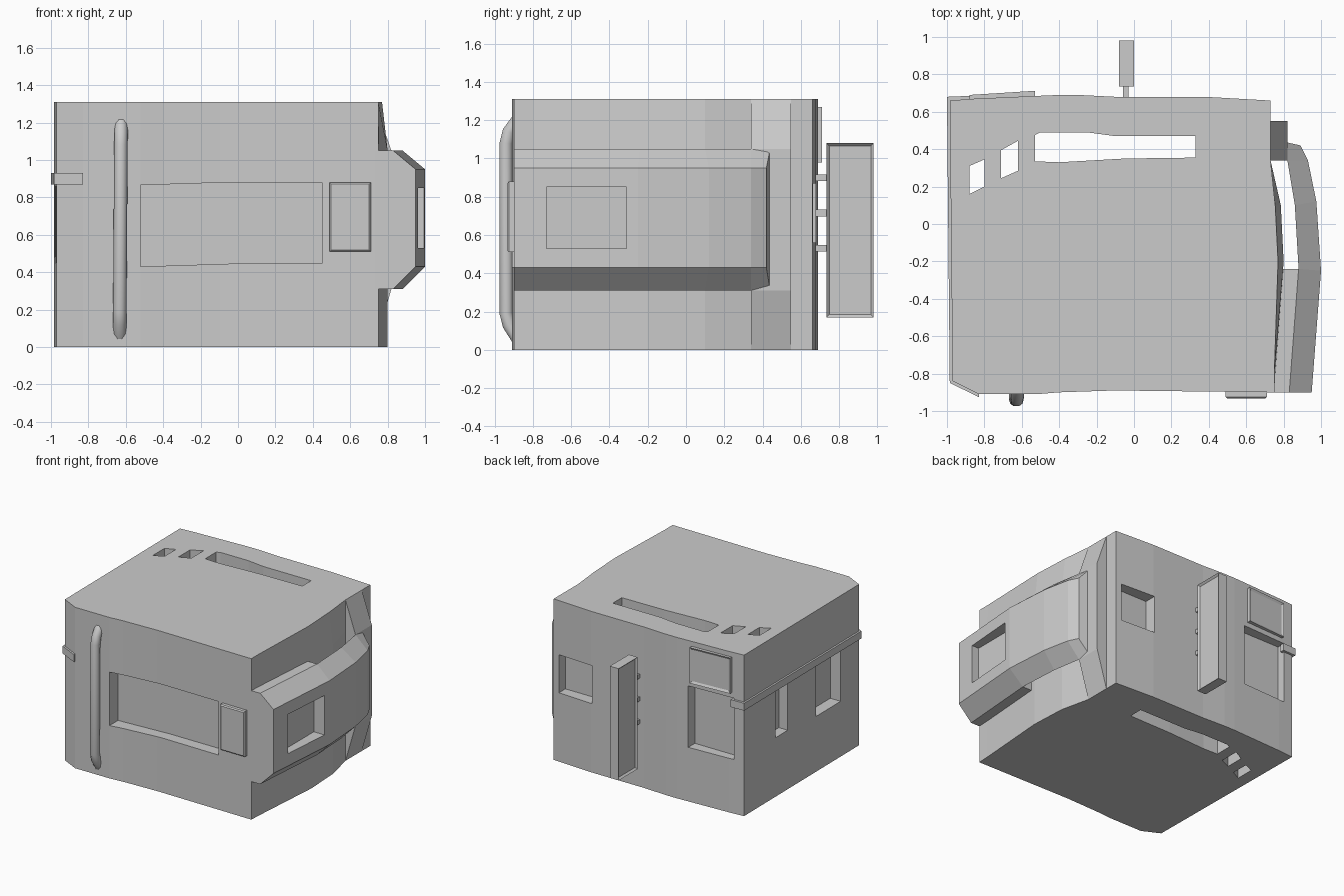
import bpy, bmesh
from mathutils import Vector

if "Cube" in bpy.data.objects:
    bpy.data.objects.remove(bpy.data.objects["Cube"])


def loft(name, rings):
    """Closed solid through equal-length point loops, capped at both ends."""
    bm = bmesh.new()
    loops = [[bm.verts.new(p) for p in ring] for ring in rings]
    n = len(loops[0])
    for a, b in zip(loops, loops[1:]):
        for i in range(n):
            j = (i + 1) % n
            bm.faces.new((a[i], a[j], b[j], b[i]))
    bm.faces.new(loops[0][::-1])
    bm.faces.new(loops[-1])
    bmesh.ops.recalc_face_normals(bm, faces=bm.faces)
    mesh = bpy.data.meshes.new(name)
    bm.to_mesh(mesh)
    bm.free()
    ob = bpy.data.objects.new(name, mesh)
    bpy.context.collection.objects.link(ob)
    return ob


def prism(name, pts, lo, hi, axis='z'):
    """Extrude a 2D outline along one axis."""
    place = {'z': lambda p, t: (p[0], p[1], t),
             'y': lambda p, t: (p[0], t, p[1]),
             'x': lambda p, t: (t, p[0], p[1])}[axis]
    return loft(name, [[place(p, t) for p in pts] for t in (lo, hi)])


def box(name, x, y, z):
    return prism(name, [(x[0], y[0]), (x[1], y[0]), (x[1], y[1]), (x[0], y[1])], *z)


def inset_faces(ob, normals, thickness, depth):
    """Framed panel on the faces pointing along the given directions."""
    bm = bmesh.new()
    bm.from_mesh(ob.data)
    bm.normal_update()
    for d in normals:
        faces = [f for f in bm.faces if f.normal.dot(Vector(d)) > 0.95]
        bmesh.ops.inset_region(bm, faces=faces, thickness=thickness, depth=depth)
    bm.to_mesh(ob.data)
    bm.free()


def cut(target, cutters):
    for c in cutters:
        c.hide_render = True
        m = target.modifiers.new("cut", 'BOOLEAN')
        m.operation, m.solver, m.object = 'DIFFERENCE', 'EXACT', c
        bpy.context.view_layer.objects.active = target
        bpy.ops.object.modifier_apply(modifier=m.name)
        bpy.data.objects.remove(c)


# Main block: gently wavy plan, right wall leaning in near the roof
fixed = [(0.75, -0.9), (-0.1, -0.89), (-0.4, -0.9), (-0.52, -0.91), (-0.83, -0.91),
         (-0.97, -0.84), (-0.985, 0.66), (-0.85, 0.67), (-0.4, 0.69), (-0.3, 0.69),
         (-0.1, 0.68), (0.38, 0.68), (0.73, 0.66), (0.73, 0.34)]
wall_low = [(0.785, 0.1), (0.80, -0.2), (0.755, -0.8)]
wall_top = [(0.755, 0.1), (0.77, -0.2), (0.75, -0.8)]
body = loft("building_body", [[(x, y, z) for x, y in fixed + wall]
                              for z, wall in ((0, wall_low), (1.05, wall_low), (1.31, wall_top))])

# Window recesses and vertical shafts
cut(body, [
    prism("front_window", [(-0.52, 0.43), (-0.05, 0.445), (0.45, 0.445), (0.45, 0.88),
                           (-0.05, 0.88), (-0.52, 0.865)], -1.1, -0.8, 'y'),
    box("back_window", (0.37, 0.68), (0.58, 0.9), (0.56, 0.87)),
    box("back_door", (-0.9, -0.5), (0.6, 0.9), (0.44, 0.94)),
    box("left_window_small", (-1.2, -0.9), (0.09, 0.25), (0.48, 0.86)),
    box("left_window_large", (-1.2, -0.88), (-0.6, -0.28), (0.45, 0.86)),
    prism("long_shaft", [(-0.53, 0.335), (-0.4, 0.33), (-0.05, 0.35), (0.33, 0.355),
                         (0.33, 0.47), (-0.1, 0.47), (-0.25, 0.49), (-0.5, 0.49),
                         (-0.53, 0.475)], -0.2, 1.6),
    prism("middle_shaft", [(-0.71, 0.245), (-0.62, 0.285), (-0.62, 0.445), (-0.71, 0.395)],
          -0.2, 1.6),
    prism("left_shaft", [(-0.88, 0.16), (-0.8, 0.2), (-0.8, 0.345), (-0.88, 0.31)], -0.2, 1.6),
])

# Buttress at the right rear
prism("side_buttress", [(0.7, 0.0), (0.73, 0.0), (0.82, 0.31), (0.82, 1.05), (0.73, 1.31),
                        (0.7, 1.31)], 0.34, 0.55, 'y')

# Curved bay on the right wall, with a gap behind its rear half
stations = [((0.83, -0.9), (0.95, -0.9)), ((0.88, -0.24), (1.0, -0.25)),
            ((0.86, 0.1), (0.975, 0.12)), ((0.82, 0.34), (0.93, 0.34)),
            ((0.80, 0.44), (0.89, 0.42))]
bay = loft("side_bay", [[(*a, 0.31), (*b, 0.43), (*b, 0.95), (*a, 1.05)] for a, b in stations])
cut(bay, [box("bay_window", (0.9, 1.2), (-0.73, -0.31), (0.53, 0.85))])
prism("bay_filler", [(0.73, -0.9), (0.83, -0.9), (0.88, -0.24), (0.78, -0.24)], 0.31, 1.05)

# Rail along the left wall, wrapping both corners
prism("left_rail", [(-0.88, 0.685), (-1.0, 0.68), (-0.985, -0.85), (-0.83, -0.925),
                    (-0.83, -0.88), (-0.95, -0.82), (-0.96, 0.63), (-0.88, 0.65)], 0.87, 0.93)

# Drain pipe on the front
curve = bpy.data.curves.new("drain_pipe", 'CURVE')
curve.dimensions = '3D'
curve.bevel_depth = 0.036
curve.bevel_resolution = 3
curve.use_fill_caps = True
spline = curve.splines.new('POLY')
path = [(-0.625, -0.88, 1.2), (-0.625, -0.925, 1.14), (-0.626, -0.94, 1.08),
        (-0.632, -0.94, 0.19), (-0.632, -0.925, 0.13), (-0.632, -0.88, 0.06)]
spline.points.add(len(path) - 1)
for pt, co in zip(spline.points, path):
    pt.co = (*co, 1)
spline.use_smooth = True
bpy.context.collection.objects.link(bpy.data.objects.new("drain_pipe", curve))

# Blank plaques on front and back
front_plaque = box("front_plaque", (0.49, 0.71), (-0.925, -0.87), (0.51, 0.88))
inset_faces(front_plaque, [(0, -1, 0)], 0.012, 0.008)
back_plaque = prism("back_plaque", [(-0.88, 0.64), (-0.53, 0.66), (-0.53, 0.712), (-0.88, 0.69)],
                    0.98, 1.27)
inset_faces(back_plaque, [(0, 1, 0)], 0.025, -0.01)

# Hanging sign board with framed faces and three brackets
sign = box("hanging_sign", (-0.08, 0.0), (0.735, 0.98), (0.17, 1.08))
inset_faces(sign, [(1, 0, 0), (-1, 0, 0)], 0.02, -0.015)
for z in (0.53, 0.715, 0.9):
    box("sign_bracket", (-0.06, -0.03), (0.66, 0.745), (z - 0.017, z + 0.017))
